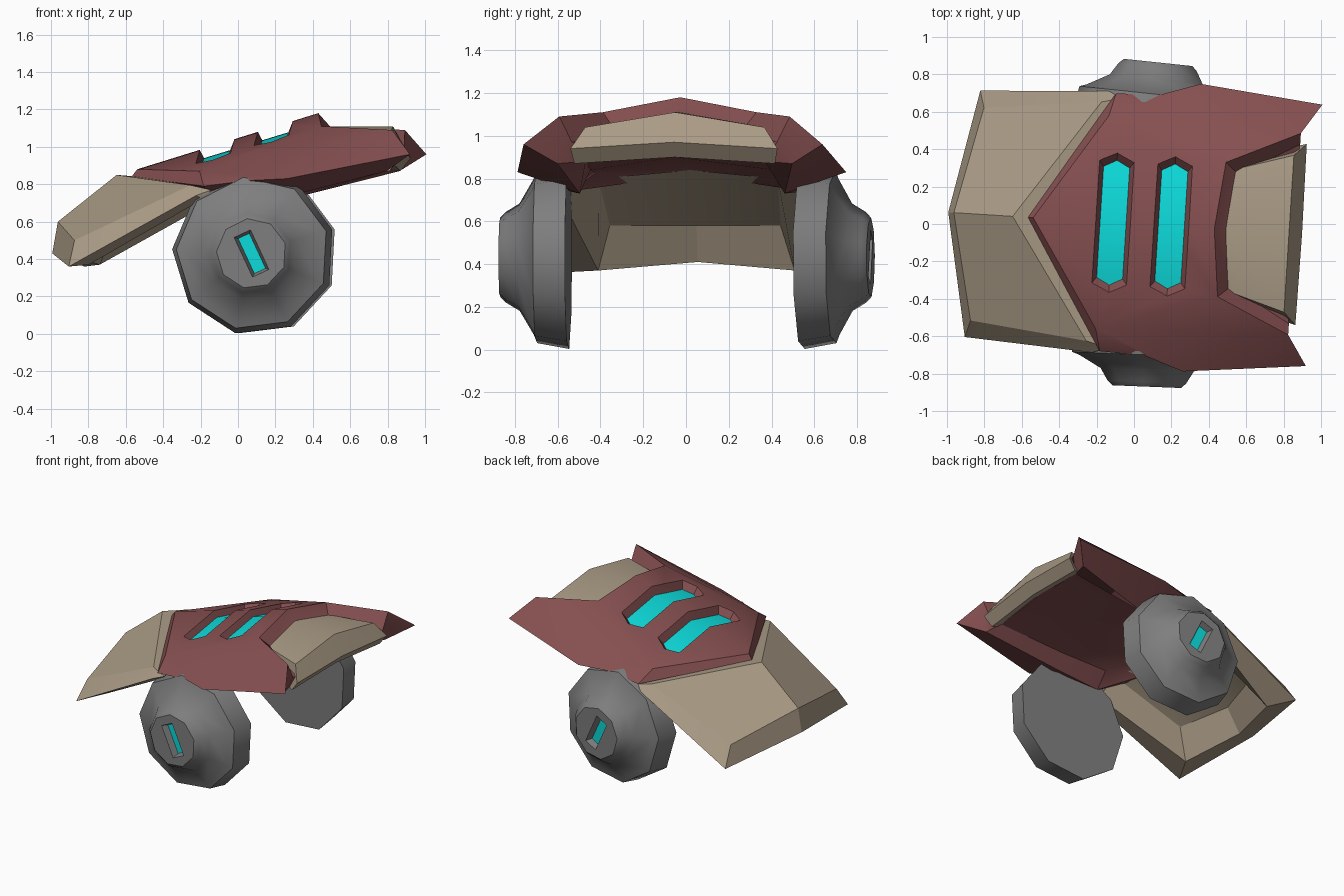
import bpy, bmesh, math
from mathutils import Vector, Matrix

if "Cube" in bpy.data.objects:
    bpy.data.objects.remove(bpy.data.objects["Cube"])

YAW = -0.063  # the whole craft is turned slightly about z


def material(name, rgb):
    m = bpy.data.materials.new(name)
    m.diffuse_color = (*rgb, 1)
    m.use_nodes = True
    m.node_tree.nodes["Principled BSDF"].inputs["Base Color"].default_value = m.diffuse_color
    return m


RED = material("dull_red", (0.235, 0.078, 0.080))
TAN = material("tan", (0.40, 0.325, 0.235))
GREY = material("grey", (0.21, 0.21, 0.21))
CYAN = material("cyan_glow", (0.004, 0.70, 0.70))


def make(name, verts, faces, mat):
    bm = bmesh.new()
    vs = [bm.verts.new(v) for v in verts]
    for f in faces:
        bm.faces.new([vs[i] for i in f])
    bmesh.ops.recalc_face_normals(bm, faces=bm.faces)
    me = bpy.data.meshes.new(name)
    bm.to_mesh(me)
    bm.free()
    me.materials.append(mat)
    ob = bpy.data.objects.new(name, me)
    bpy.context.collection.objects.link(ob)
    return ob


def apply(ob, mod):
    bpy.context.view_layer.objects.active = ob
    bpy.ops.object.modifier_apply(modifier=mod.name)


def cut(ob, cutter):
    m = ob.modifiers.new("cut", 'BOOLEAN')
    m.operation = 'DIFFERENCE'
    m.solver = 'EXACT'
    m.object = cutter
    bpy.context.view_layer.update()
    apply(ob, m)
    bpy.data.objects.remove(cutter)


def half_shell(name, pts, faces, mat):
    """Named points on the +y half, mirrored across the centre line."""
    keys = list(pts)
    ob = make(name, pts.values(), [[keys.index(k) for k in f.split()] for f in faces], mat)
    m = ob.modifiers.new("mirror", 'MIRROR')
    m.use_axis = (False, True, False)
    m.merge_threshold = 0.0005
    apply(ob, m)
    bm = bmesh.new()
    bm.from_mesh(ob.data)
    bmesh.ops.recalc_face_normals(bm, faces=bm.faces)
    bm.to_mesh(ob.data)
    bm.free()
    ob.rotation_euler.z = YAW
    return ob


# red armoured upper shell with two rear wings
upper = half_shell("upper_shell", {
    "t0": (-.54, 0, .88), "t1": (-.17, .57, .87), "t2": (.86, .54, 1.09),
    "t3": (.47, .36, 1.11), "t4": (.43, 0, 1.18),
    "s0": (-.57, 0, .84), "s1": (-.14, .69, .79), "s2": (.10, .70, .82),
    "s3": (.31, .77, .83), "s4": (.965, .70, .96),
    "n0": (.54, .30, 1.03), "r2": (.51, 0, 1.09), "a2": (.86, .48, .97),
    "b0": (-.45, 0, .82), "b1": (-.10, .55, .74), "b2": (.28, .48, .73), "b3": (.83, .55, .87),
    "u0": (-.33, 0, .84), "u1": (-.08, .43, .825), "u2": (.28, .43, .84),
    "u3": (.80, .42, .88), "u4": (.80, 0, .90),
}, ["t0 t1 t3 t4", "t1 t2 t3", "t0 s0 s1 t1", "t1 s1 s2 s3", "t1 s3 t2", "t2 s3 s4",
    "t4 t3 n0 r2", "t3 t2 a2 n0", "t2 s4 b3 a2",
    "s0 b0 b1 s1", "s1 b1 b2 s2", "s2 b2 s3", "s3 b2 b3 s4",
    "b0 u0 u1 b1", "b1 u1 u2 b2", "b2 u2 u3 b3", "b3 u3 a2",
    "u0 u1 u2", "u0 u2 u4", "u2 u3 u4", "r2 n0 a2 u3 u4"], RED)

# tan sloping front visor with a thick lip
visor = half_shell("front_visor", {
    "k0": (-.53, 0, .84), "k1": (-.10, .67, .77),
    "t0": (-.65, 0, .85), "t1": (-.215, .64, .795),
    "m0": (-.965, 0, .60), "m1": (-.84, .57, .50),
    "o0": (-.995, 0, .43), "o1": (-.865, .66, .36), "o2": (-.18, .70, .74),
    "p0": (-.88, 0, .41), "p1": (-.77, .46, .37), "p2": (-.15, .60, .72),
    "i0": (-.78, 0, .58), "i1": (-.68, .40, .58), "i2": (-.15, .42, .80),
    "z0": (-.33, 0, .84),
}, ["k0 k1 t1 t0", "t0 t1 m1 m0", "m0 m1 o1 o0", "t1 o2 o1 m1", "k1 o2 t1",
    "o0 o1 p1 p0", "o1 o2 p2 p1", "p0 p1 i1 i0", "p1 p2 i2 i1", "i0 i1 i2 z0",
    "z0 i2 k1 k0", "i2 p2 o2 k1"], TAN)

# tan deck between the wings
deck = half_shell("rear_deck", {
    "q0": (.46, 0, 1.11), "q1": (.50, .32, 1.045), "q2": (.83, .42, 1.04), "q3": (.83, 0, 1.11),
    "o0": (.90, 0, .97), "o1": (.895, .485, .94),
    "e0": (.84, 0, .90), "e1": (.84, .47, .87),
    "d0": (.50, 0, .95), "d1": (.50, .32, .93),
}, ["q0 q1 q2 q3", "q3 q2 o1 o0", "o0 o1 e1 e0", "e0 e1 d1 d0", "d0 d1 q1 q0",
    "q1 d1 e1 q2", "q2 e1 o1"], TAN)


# slots across the ridge, with glowing floors
def roof(u, v):
    return .88 + .306 * (u + .54) - .22 * abs(v)


def slot_ring(u, w, v1, v2, dz):
    xy = [(u - w, -v1), (u, -v2), (u + w, -v1), (u + w, 0),
          (u + w, v1), (u, v2), (u - w, v1), (u - w, 0)]
    return [(x, y, roof(x, y) + dz) for x, y in xy]


def slot_solid(name, low, high, mat):
    # each end is split along the ridge
    ends = [(0, 1, 2), (0, 2, 3, 7), (7, 3, 4, 6), (6, 4, 5)]
    faces = [(i, (i + 1) % 8, (i + 1) % 8 + 8, i + 8) for i in range(8)]
    faces += ends + [tuple(i + 8 for i in f) for f in ends]
    ob = make(name, low + high, faces, mat)
    ob.rotation_euler.z = YAW
    return ob


shells, wheels = [upper, visor, deck], []
for n, u in enumerate((-.112, .20)):
    cutter = slot_solid("slot_cutter", slot_ring(u, .068, .295, .332, -.054),
                        slot_ring(u, .106, .345, .395, .03), RED)
    cut(upper, cutter)
    shells.append(slot_solid(f"slot_light_{n + 1}", slot_ring(u, .070, .297, .334, -.057),
                             slot_ring(u, .070, .297, .334, -.050), CYAN))

# nine-sided wheel: (distance from inner face, radius)
SIDES = 9
PROFILE = [(0, .438), (.15, .41), (.165, .37), (.23, .255), (.295, .215), (.32, .188)]


def wheel_mesh(name, side):
    verts = []
    for d, r in PROFILE:
        for k in range(SIDES):
            a = math.radians(17 + 40 * k)
            verts.append((r * math.cos(a), side * d, r * math.sin(a)))
    faces = [(j * SIDES + k, j * SIDES + (k + 1) % SIDES,
              (j + 1) * SIDES + (k + 1) % SIDES, (j + 1) * SIDES + k)
             for j in range(len(PROFILE) - 1) for k in range(SIDES)]
    last = SIDES * (len(PROFILE) - 1)
    faces += [tuple(range(SIDES)), tuple(range(last, last + SIDES))]
    return make(name, verts, faces, GREY)


# tapered slit in the hub, its top leaning towards the front of the craft
def slit(name, side, near, far, mat):
    turn = Matrix.Rotation(math.radians(-25), 3, 'Y')
    pts = []
    for d, long, wide in (near, far):
        for sx, sz in ((-1, -1), (1, -1), (1, 1), (-1, 1)):
            p = turn @ Vector((sx * wide / 2, 0, sz * long / 2))
            pts.append((p.x, side * d, p.z))
    f = [(0, 1, 2, 3), (4, 5, 6, 7)] + [(i, (i + 1) % 4, (i + 1) % 4 + 4, i + 4) for i in range(4)]
    return make(name, pts, f, mat)


# the two wheels toe in slightly, so each has its own turn
for label, side, x, y, yaw in (("right", -1, .085, -.55, -.04), ("left", 1, .10, .545, -.105)):
    wheel = wheel_mesh(f"{label}_wheel", side)
    cut(wheel, slit("slit_cutter", side, (.27, .205, .065), (.34, .245, .11), GREY))
    light = slit(f"{label}_hub_light", side, (.268, .206, .066), (.276, .206, .066), CYAN)
    for ob in (wheel, light):
        ob.location = (x, y, .43)
        ob.rotation_euler.z = yaw
    wheels.append(wheel)


# soft shading over shallow folds, hard edges kept
def soften(obs, degrees):
    bpy.ops.object.select_all(action='DESELECT')
    for ob in obs:
        ob.select_set(True)
    bpy.context.view_layer.objects.active = obs[0]
    bpy.ops.object.shade_smooth_by_angle(angle=math.radians(degrees))


soften(shells, 26)
soften(wheels, 42)
